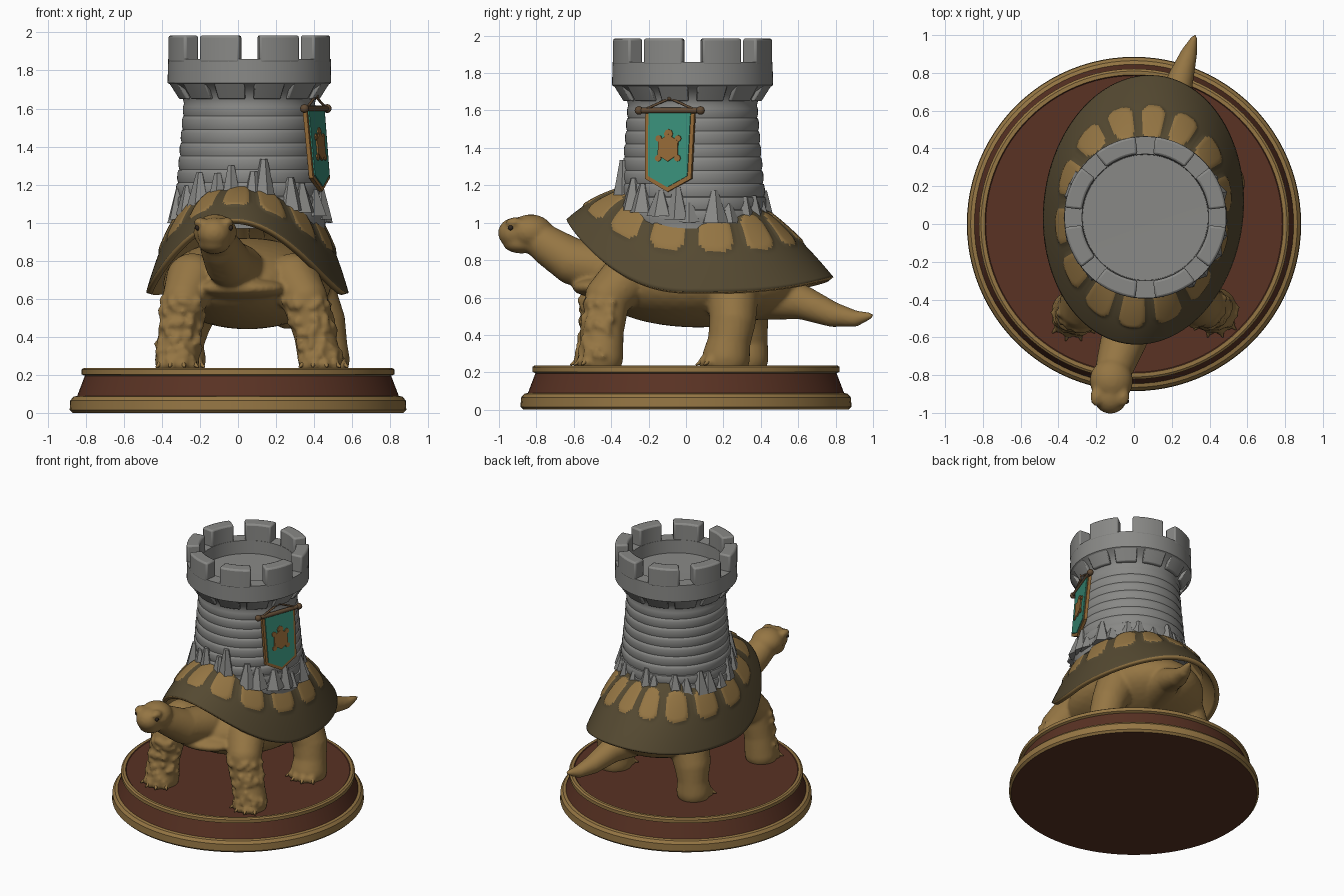
import bpy, bmesh, math, random
from mathutils import Matrix, Vector

if "Cube" in bpy.data.objects:
    bpy.data.objects.remove(bpy.data.objects["Cube"])
random.seed(4)
T = Matrix.Translation


def material(name, rgb):
    m = bpy.data.materials.new(name)
    m.diffuse_color = (*rgb, 1)
    m.use_nodes = True
    m.node_tree.nodes["Principled BSDF"].inputs["Base Color"].default_value = m.diffuse_color
    return m


TAN = material("tan", (0.30, 0.18, 0.057))
SHELL = material("dark shell", (0.09, 0.067, 0.031))
STONE = material("grey stone", (0.25, 0.25, 0.24))
WOOD = material("red brown wood", (0.10, 0.032, 0.017))
TEAL = material("teal cloth", (0.04, 0.27, 0.19))
TRIM = material("bronze trim", (0.29, 0.14, 0.037))
POLE = material("dark pole", (0.12, 0.07, 0.035))
EYE = material("dark eye", (0.03, 0.02, 0.014))


def finish(bm, name, mats, matrix=Matrix(), angle=35, bevel=0):
    bmesh.ops.recalc_face_normals(bm, faces=bm.faces)
    me = bpy.data.meshes.new(name)
    bm.to_mesh(me)
    bm.free()
    for m in mats:
        me.materials.append(m)
    ob = bpy.data.objects.new(name, me)
    bpy.context.collection.objects.link(ob)
    ob.matrix_world = matrix
    if bevel:
        b = ob.modifiers.new("bevel", 'BEVEL')
        b.width, b.segments = bevel, 2
    if angle:
        bpy.ops.object.select_all(action='DESELECT')
        ob.select_set(True)
        bpy.context.view_layer.objects.active = ob
        bpy.ops.object.shade_smooth_by_angle(angle=math.radians(angle))
    return ob


def lathe(name, pts, mats, seg_mats, matrix=Matrix(), n=96, angle=35):
    """Turn a profile of (radius, height); seg_mats gives one material per band."""
    bm = bmesh.new()
    rings = []
    for r, z in pts:
        rings.append([bm.verts.new((r * math.cos(k * math.tau / n), r * math.sin(k * math.tau / n), z))
                      for k in range(n)] if r else [bm.verts.new((0, 0, z))])
    for i in range(len(pts) - 1):
        a, b = rings[i], rings[i + 1]
        for k in range(n):
            j = (k + 1) % n
            quad = [a[k % len(a)], a[j % len(a)], b[j % len(b)], b[k % len(b)]]
            f = bm.faces.new(list(dict.fromkeys(quad)))
            f.material_index = seg_mats[i] if seg_mats else 0
    return finish(bm, name, mats, matrix, angle)


def ball(bm, c, s):
    s = (s, s, s) if isinstance(s, (int, float)) else s
    bmesh.ops.create_icosphere(bm, subdivisions=3, radius=1, matrix=T(c) @ Matrix.Diagonal((*s, 1)))


def limb(bm, pts, steps=6):
    """Row of overlapping balls along (x, y, z, radius) stations."""
    for p, q in zip(pts, pts[1:]):
        for k in range(steps + 1):
            v = [a + (b - a) * k / steps for a, b in zip(p, q)]
            ball(bm, v[:3], v[3])


def rod(bm, p, q, r, r2=None):
    p, q = Vector(p), Vector(q)
    d = q - p
    m = T((p + q) / 2) @ d.to_track_quat('Z', 'Y').to_matrix().to_4x4()
    bmesh.ops.create_cone(bm, cap_ends=True, segments=12, radius1=r, radius2=r if r2 is None else r2,
                          depth=d.length, matrix=m)


# --- round plinth
lathe("plinth", [(0, 0), (.87, 0), (.885, .015), (.882, .065), (.865, .085), (.845, .09), (.805, .195),
                 (.822, .203), (.822, .228), (.81, .237), (.79, .237), (.785, .232), (0, .232)],
      [TAN, WOOD], [1, 0, 0, 0, 0, 1, 0, 0, 0, 0, 1, 1])

# --- tortoise body: overlapping balls fused by a remesh
bm = bmesh.new()
turn = T((.05, .075, 0)) @ Matrix.Rotation(math.radians(-6), 4, 'Z')
bmesh.ops.create_icosphere(bm, subdivisions=4, radius=1,
                           matrix=turn @ T((0, -.01, .68)) @ Matrix.Diagonal((.44, .58, .24, 1)))
ball(bm, (.02, -.43, .655), (.24, .18, .06))                    # front edge of the belly plate
limb(bm, [(0, -.42, .75, .14), (-.05, -.6, .79, .125), (-.09, -.72, .865, .108), (-.12, -.81, .93, .092)])
ball(bm, (-.12, -.83, .95), (.115, .12, .095))                  # skull
ball(bm, (-.125, -.915, .945), (.09, .09, .083))                # snout
ball(bm, (-.125, -.88, .89), (.085, .10, .055))                 # jaw
for s in (-1, 1):
    ball(bm, (-.128 + s * .07, -.915, 1.0), (.035, .05, .028))  # brows
limb(bm, [(.13, .4, .62, .14), (.2, .62, .575, .092), (.25, .78, .51, .068), (.29, .9, .487, .045),
          (.32, .985, .502, .018)], 10)                         # tail
legs = {"front": [[(-.24, -.34, .70, .14), (-.28, -.44, .60, .118), (-.31, -.455, .42, .108), (-.32, -.465, .28, .118)],
                  [(.29, -.32, .70, .14), (.35, -.42, .60, .122), (.40, -.44, .42, .108), (.43, -.45, .28, .115)]],
        "rear": [[(-.22, .28, .62, .15), (-.27, .31, .48, .13), (-.29, .33, .36, .108), (-.29, .32, .28, .122)],
                 [(.38, .25, .62, .14), (.44, .25, .48, .125), (.46, .23, .36, .115), (.46, .215, .28, .128)]]}
for kind, pair in legs.items():
    for pts in pair:
        limb(bm, pts)
        x, y, z, r = pts[-1]
        for k in range(4):                                      # toes
            a = math.radians(-135 + 30 * k)
            ball(bm, (x + r * .93 * math.cos(a), y + r * .93 * math.sin(a), .255), (.03, .035, .035))
        for k in range(70 if kind == "front" else 0):           # scales
            p, q = random.choice(list(zip(pts[1:], pts[2:])))
            t, a = random.random(), random.uniform(-math.pi, .3)
            c = [u + (v - u) * t for u, v in zip(p, q)]
            ball(bm, (c[0] + c[3] * math.cos(a), c[1] + c[3] * math.sin(a), c[2]), random.uniform(.014, .024))
body = finish(bm, "tortoise_body", [TAN], angle=0)
rm = body.modifiers.new("fuse", 'REMESH')
rm.mode, rm.voxel_size, rm.use_smooth_shade = 'VOXEL', .013, True
sm = body.modifiers.new("soften", 'SMOOTH')
sm.factor, sm.iterations = .5, 3

# --- eyes and claws
bm = bmesh.new()
for s in (-1, 1):
    ball(bm, (-.126 + s * .086, -.938, .973), .014)
finish(bm, "eyes", [EYE])
bm = bmesh.new()
for pts in legs["front"] + legs["rear"]:
    x, y, z, r = pts[-1]
    for k in range(4):
        a = math.radians(-135 + 30 * k)
        d = Vector((math.cos(a), math.sin(a), 0))
        rod(bm, Vector((x, y, .262)) + d * r, Vector((x, y, .24)) + d * (r + .04), .018, .004)
finish(bm, "claws", [TAN])

# --- shell: dome with an arched front, raised tan plates and grooves
NT, NR, CELLS = 238, 52, 14
bm = bmesh.new()


def dome(r, th):
    """Point on the shell, and how far it is from a plate centre (below 1 = on the plate)."""
    c, s = math.cos(th), math.sin(th)
    rim = .63 + .39 * max(0, c) ** 2.2 + .08 * max(0, -c) ** 3
    f = 1 - r ** (3.2 - 1.5 * max(0, -c) ** 2)
    u = (th / math.tau * CELLS + .5) % 1 - .5
    lo, hi = .36, .68 + .2 * max(0, c) ** 3
    on = abs(u / .36) ** 3 + abs((2 * f - lo - hi) / (hi - lo)) ** 3
    bump = .010 * min(1, max(0, 2.2 - 1.6 * on)) - (.008 if abs(u) > .48 else 0)
    return ((.53 + bump) * r * s, -(.715 + bump) * r * c, rim + (1.22 - rim) * f + bump * .7), on


rad = [.3 + .7 * (i / NR) ** .8 for i in range(NR + 1)]
ang = [math.tau * k / NT for k in range(NT)]
rows = [[bm.verts.new(dome(r, t)[0]) for t in ang] for r in rad]
for i in range(NR):
    for k in range(NT):
        j = (k + 1) % NT
        f = bm.faces.new((rows[i][k], rows[i + 1][k], rows[i + 1][j], rows[i][j]))
        f.material_index = int(dome((rad[i] + rad[i + 1]) / 2, ang[k] + math.pi / NT)[1] < 1.05)
shell = finish(bm, "shell", [SHELL, TAN], turn, 50)
so = shell.modifiers.new("thickness", 'SOLIDIFY')
so.thickness, so.offset = .035, -1
so.material_offset = so.material_offset_rim = 1

# --- tower with soft stone courses and hollow top
TOWER = T((.06, .035, 0))
prof = [(0, .97), (.40, .97)]
for k in range(9):
    z = 1.0 + k * .07
    r = .402 - .055 * (k / 8) ** .8
    prof += [(r - .002, z), (r + .003, z + .02), (r + .002, z + .05), (r - .003, z + .066)]
prof += [(.352, 1.66), (.375, 1.70), (.43, 1.735), (.428, 1.86), (.335, 1.86), (.332, 1.76), (0, 1.755)]
lathe("tower", prof, [STONE], None, TOWER, angle=40)


def sector(bm, a, half, r0, r1, z0, z1, r1_low=None):
    """Curved block around the tower axis."""
    cols = []
    for k in range(7):
        t = a + half * (k / 3 - 1)
        cols.append([bm.verts.new((r * math.cos(t), r * math.sin(t), z))
                     for r, z in ((r0, z0), (r1_low or r1, z0), (r1, z1), (r0, z1))])
    for p, q in zip(cols, cols[1:]):
        for m in range(4):
            bm.faces.new((p[m], p[(m + 1) % 4], q[(m + 1) % 4], q[m]))
    bm.faces.new(cols[0])
    bm.faces.new(cols[-1])


bm = bmesh.new()
for k in range(8):
    sector(bm, math.radians(22.5 + 45 * k), math.radians(15.5), .337, .43, 1.84, 1.985)
finish(bm, "battlements", [STONE], TOWER, bevel=.012)
bm = bmesh.new()
for k in range(12):
    sector(bm, math.radians(15 + 30 * k), math.radians(11.5), .32, .427, 1.65, 1.74, .37)
finish(bm, "corbels", [STONE], TOWER, bevel=.006)

# --- jagged rocks around the tower foot
bm = bmesh.new()
for k in range(24):
    a = math.tau * (k + random.uniform(-.3, .3)) / 24
    d = Vector((math.cos(a), math.sin(a), 0))
    front = max(0, -math.sin(a))
    top = 1.10 + .15 * front + random.uniform(0, .1)
    p, q = d * .375 + Vector((0, 0, 1.0 + .08 * front)), d * .378 + Vector((0, 0, top))
    m = T((p + q) / 2) @ (q - p).to_track_quat('Z', 'Y').to_matrix().to_4x4() @ Matrix.Rotation(k, 4, 'Z')
    bmesh.ops.create_cone(bm, cap_ends=True, segments=6, radius1=random.uniform(.06, .08),
                          radius2=.02, depth=(q - p).length, matrix=m)
finish(bm, "rocks", [STONE], TOWER, angle=0)

# --- banner, built facing +x then turned on the tower
BAN = TOWER @ Matrix.Rotation(math.radians(-20), 4, 'Z')


def plate(name, pts, out, thick, mat):
    bm = bmesh.new()
    back, front = [[bm.verts.new((.358 + (1.6 - z) * .09 + out + o, y, z)) for y, z in pts] for o in (-thick, 0)]
    bm.faces.new(back)
    bm.faces.new(front)
    for k in range(len(pts)):
        j = (k + 1) % len(pts)
        bm.faces.new((back[k], back[j], front[j], front[k]))
    finish(bm, name, [mat], BAN)


plate("banner_border", [(-.135, 1.6), (.145, 1.6), (.137, 1.235), (.005, 1.165), (-.125, 1.235)], .01, .022, TRIM)
plate("banner_cloth", [(-.115, 1.6), (.125, 1.6), (.117, 1.25), (.005, 1.19), (-.106, 1.25)], .017, .008, TEAL)
hexagon = [(.005 + .065 * math.sin(k * math.pi / 3), 1.4 + .073 * math.cos(k * math.pi / 3)) for k in range(6)]
plate("banner_medallion", hexagon, .026, .01, TRIM)
for k, (y, z, r) in enumerate([(.005, 1.475, .025), (.06, 1.45, .018), (-.05, 1.45, .018),
                               (.06, 1.345, .018), (-.05, 1.345, .018)]):
    dot = [(y + r * math.cos(t * math.pi / 4), z + r * math.sin(t * math.pi / 4)) for t in range(8)]
    plate("medallion_dot_%d" % k, dot, .024, .008, TRIM)
bm = bmesh.new()
rod(bm, (.37, -.165, 1.6), (.37, .175, 1.6), .015)
for s in (-1, 1):
    ball(bm, (.37, .005 + s * .175, 1.6), .023)
    rod(bm, (.372, .005 + s * .13, 1.61), (.368, .005, 1.665), .007)
ball(bm, (.37, .005, 1.667), .014)
finish(bm, "banner_pole", [POLE], BAN)
